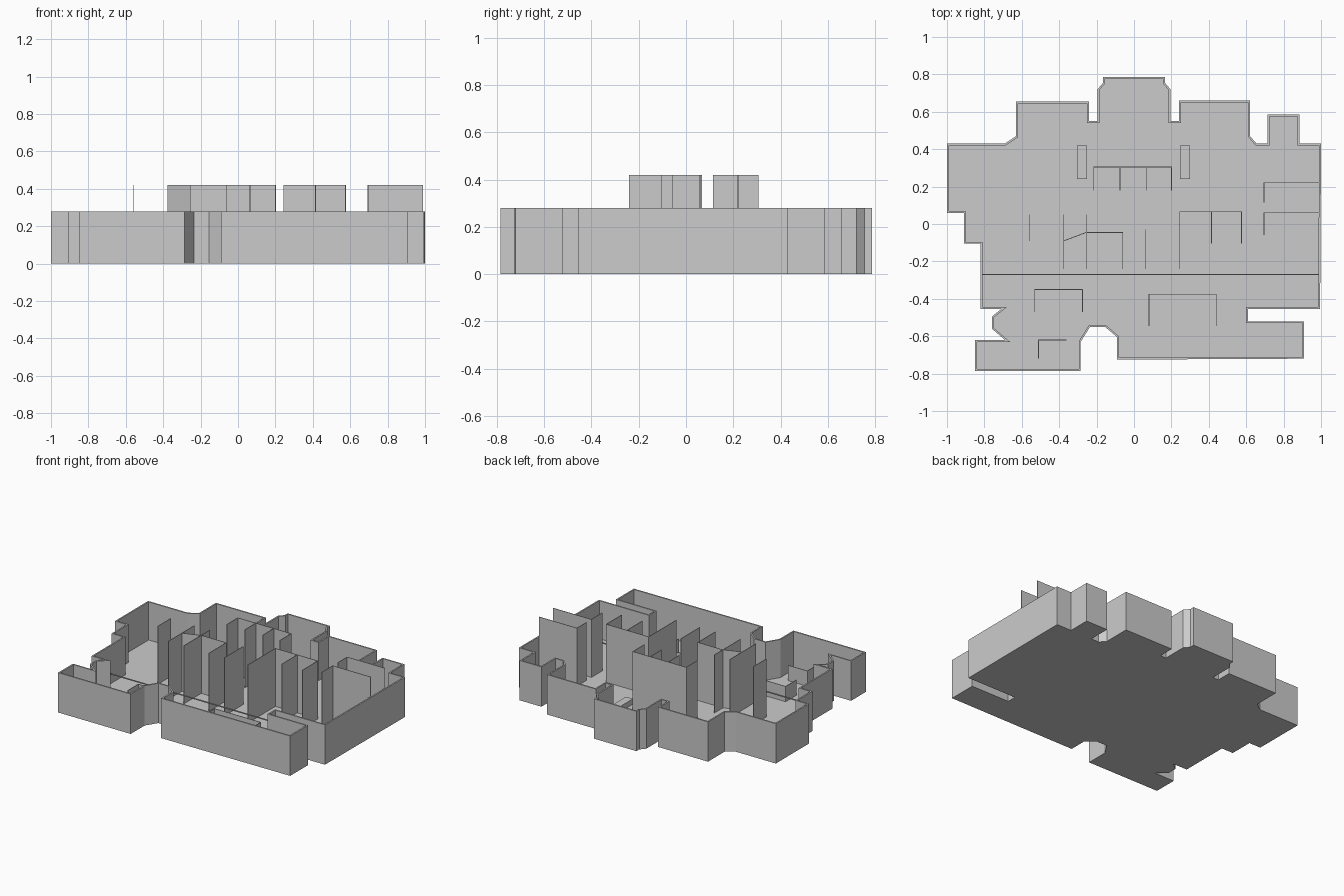
import bpy, bmesh
from mathutils import Vector

if "Cube" in bpy.data.objects:
    bpy.data.objects.remove(bpy.data.objects["Cube"])

FLOOR = 0.012
WALL_TOP = 0.28

# Plan outline, clockwise from the back left corner
OUTLINE = [
    (-1, .43), (-.69, .43), (-.63, .47), (-.63, .655), (-.24, .655), (-.24, .55),
    (-.195, .55), (-.195, .72), (-.165, .755), (-.165, .787), (.165, .787), (.165, .755),
    (.195, .72), (.195, .55), (.24, .55), (.24, .66), (.62, .66), (.62, .47),
    (.655, .43), (.715, .43), (.715, .585), (.885, .585), (.885, .43), (1, .43),
    (.995, -.455), (.61, -.455), (.61, -.52), (.91, -.52), (.91, -.72), (-.09, -.725),
    (-.09, -.605), (-.155, -.55), (-.235, -.55), (-.285, -.63), (-.285, -.785),
    (-.85, -.785), (-.85, -.62), (-.69, -.62), (-.76, -.56), (-.76, -.495),
    (-.71, -.455), (-.82, -.455), (-.82, -.105), (-.91, -.105), (-.91, .06), (-1, .06)]


def make_object(name, bm):
    mesh = bpy.data.meshes.new(name)
    bm.to_mesh(mesh)
    bm.free()
    obj = bpy.data.objects.new(name, mesh)
    bpy.context.collection.objects.link(obj)
    return obj


def ribbon(name, path, z0, z1, thick, offset=0.0, closed=False):
    """Upright sheet along a plan path, thickened."""
    bm = bmesh.new()
    low = [bm.verts.new((x, y, z0)) for x, y in path]
    high = [bm.verts.new((x, y, z1)) for x, y in path]
    n = len(path)
    for i in range(n if closed else n - 1):
        j = (i + 1) % n
        bm.faces.new((low[i], low[j], high[j], high[i]))
    obj = make_object(name, bm)
    mod = obj.modifiers.new("thickness", 'SOLIDIFY')
    mod.thickness = thick
    mod.offset = offset
    mod.use_even_offset = True
    return obj


def box(name, x0, x1, y0, y1, z0, z1):
    bm = bmesh.new()
    bmesh.ops.create_cube(bm, size=1)
    bmesh.ops.scale(bm, vec=(x1 - x0, y1 - y0, z1 - z0), verts=bm.verts)
    bmesh.ops.translate(bm, vec=((x0 + x1) / 2, (y0 + y1) / 2, (z0 + z1) / 2), verts=bm.verts)
    return make_object(name, bm)


# Floor slab
bm = bmesh.new()
face = bm.faces.new([bm.verts.new((x, y, 0)) for x, y in OUTLINE])
up = bmesh.ops.extrude_face_region(bm, geom=[face])
bmesh.ops.translate(bm, vec=Vector((0, 0, FLOOR)),
                    verts=[g for g in up["geom"] if isinstance(g, bmesh.types.BMVert)])
bmesh.ops.recalc_face_normals(bm, faces=bm.faces)
make_object("floor", bm)

# Outer wall, thickened inwards
ribbon("outer_wall", OUTLINE, 0, WALL_TOP, .01, 1.0, True)

# Tall room partitions
TALL = {
    "back_partition": [(-.215, .18), (-.215, .305), (.2, .305), (.2, .18)],
    "back_divider_left": [(-.075, .18), (-.075, .304)],
    "back_divider_right": [(.065, .18), (.065, .304)],
    "side_partition_back": [(.695, .115), (.695, .22), (.99, .22)],
    "side_partition_front": [(.695, -.06), (.695, .06), (.99, .06)],
    "left_screen": [(-.56, .05), (-.56, -.09)],
    "middle_screen_outer": [(-.375, .05), (-.375, -.24)],
    "middle_screen_inner": [(-.255, .05), (-.255, -.24)],
    "middle_partition": [(-.375, -.09), (-.255, -.045), (-.06, -.045), (-.06, -.24)],
    "centre_screen": [(.06, -.03), (.06, -.24)],
    "right_partition": [(.245, -.24), (.245, .065), (.575, .065), (.575, -.105)],
    "right_divider": [(.415, .064), (.415, -.105)],
}
for name, path in TALL.items():
    ribbon(name, path, FLOOR, .42, .004)

# Low partitions along the front
LOW = {
    "low_partition_left": [(-.53, -.47), (-.53, -.35), (-.275, -.35), (-.275, -.47)],
    "low_partition_corner": [(-.51, -.72), (-.51, -.62), (-.36, -.62)],
    "low_partition_right": [(.08, -.545), (.08, -.375), (.44, -.375), (.44, -.545)],
}
for name, path in LOW.items():
    ribbon(name, path, FLOOR, .12, .004)

# Thin rail across the full width
box("cross_rail", -.815, .99, -.274, -.268, .085, .092)

# Pair of low ledges near the bay
for side, x in (("left", -.278), ("right", .272)):
    box("ledge_" + side, x - .027, x + .027, .24, .42, FLOOR, .05)
